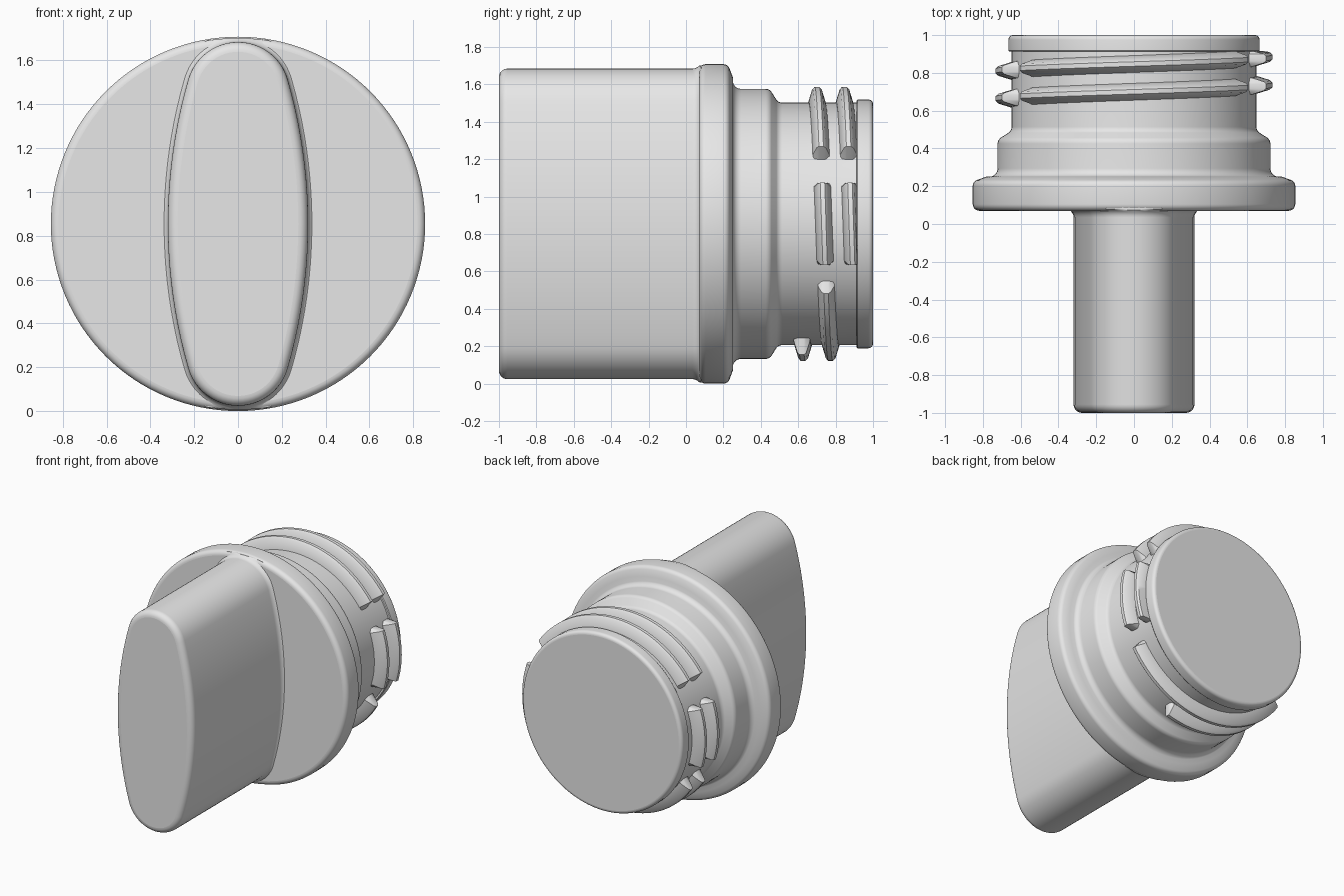
import bpy
import bmesh
from math import sin, cos, atan2, hypot, pi, radians

if "Cube" in bpy.data.objects:
    bpy.data.objects.remove(bpy.data.objects["Cube"], do_unlink=True)

AXIS_Z = 0.854  # height of the turning axis, which runs along y

grey = bpy.data.materials.new("plain_grey")
grey.use_nodes = True
grey.diffuse_color = (0.8, 0.8, 0.8, 1)
grey.node_tree.nodes["Principled BSDF"].inputs["Base Color"].default_value = (0.8, 0.8, 0.8, 1)


def loft(name, rings):
    """Bridge closed rings of points and cap both ends with flat faces."""
    bm = bmesh.new()
    loops = [[bm.verts.new(p) for p in ring] for ring in rings]
    n = len(loops[0])
    for a, b in zip(loops, loops[1:]):
        for i in range(n):
            j = (i + 1) % n
            bm.faces.new((a[i], a[j], b[j], b[i]))
    bm.faces.new(loops[0])
    bm.faces.new(loops[-1])
    bmesh.ops.recalc_face_normals(bm, faces=bm.faces)
    mesh = bpy.data.meshes.new(name)
    bm.to_mesh(mesh)
    bm.free()
    mesh.materials.append(grey)
    obj = bpy.data.objects.new(name, mesh)
    bpy.context.collection.objects.link(obj)
    bpy.ops.object.select_all(action='DESELECT')
    obj.select_set(True)
    bpy.context.view_layer.objects.active = obj
    bpy.ops.object.shade_smooth_by_angle(angle=radians(35))
    for face in mesh.polygons[-2:]:
        face.use_smooth = False
    return obj


def polar(angle, radius, y):
    return (radius * cos(angle), y, AXIS_Z + radius * sin(angle))


def lathe(name, profile, sides=128):
    return loft(name, [[polar(2 * pi * i / sides, r, y) for i in range(sides)]
                       for y, r in profile])


def rounding(y, r, size, start, end, steps=6):
    """Quarter-round profile points about a centre, from start to end degrees."""
    return [(y + size * cos(radians(a)), r + size * sin(radians(a)))
            for a in (start + (end - start) * k / steps for k in range(steps + 1))]


# Flange, stepped shoulder and neck
body = rounding(0.105, 0.819, 0.035, 180, 90)
body += rounding(0.2, 0.819, 0.035, 90, 20)
body += [(0.25, 0.785)]
body += rounding(0.295, 0.767, 0.045, 200, 270)
body += rounding(0.425, 0.682, 0.04, 90, 40)
body += rounding(0.515, 0.688, 0.04, 220, 270)
body += [(0.95, 0.648)]
lathe("flange_and_neck", body)

# Closed end of the neck
lathe("end_cap", [(0.912, 0.64), (0.912, 0.66), (0.918, 0.665)]
      + rounding(0.975, 0.64, 0.025, 90, 0))


# Grip: a long oval made of two wide side arcs and two small end arcs
SIDE_R, SIDE_C, END_R, END_C = 2.38, 2.06, 0.236, 0.594
split = atan2(END_C, SIDE_C)


def grip_ring(y, grow):
    arcs = ((-SIDE_C, 0, SIDE_R, -split, split, 20),
            (0, END_C, END_R, split, pi - split, 24),
            (SIDE_C, 0, SIDE_R, pi - split, pi + split, 20),
            (0, -END_C, END_R, pi + split, 2 * pi - split, 24))
    ring = []
    for cx, cz, radius, a0, a1, steps in arcs:
        for k in range(steps):
            a = a0 + (a1 - a0) * k / steps
            x, z = cx + (radius + grow) * cos(a), cz + (radius + grow) * sin(a)
            fit = min(1, 0.848 / hypot(x, z))
            ring.append((x * fit, y, AXIS_Z + z * fit))
    return ring


grip = [(y, r) for y, r in rounding(-0.955, -0.045, 0.045, 180, 90)]
grip += rounding(0.035, 0.045, 0.045, 270, 360)
grip += [(0.12, 0.045)]
loft("grip", [grip_ring(y, grow) for y, grow in grip])


# Screw thread: one helix broken into segments by gaps
def thread_section(degrees, height):
    y = 0.70 - 0.147 * (degrees - 450) / 360
    shape = ((-0.048, 0.62), (-0.044, 0.655), (-0.024, 0.72), (-0.012, 0.733),
             (0.012, 0.733), (0.024, 0.72), (0.044, 0.655), (0.048, 0.62))
    return [polar(radians(degrees), 0.62 + (r - 0.62) * height, min(y + dy, 0.916))
            for dy, r in shape]


def thread(name, start, end):
    steps = max(8, int((end - start) / 3))
    rings = [thread_section(start, 0.2)]
    rings += [thread_section(start + 2.5 + (end - start - 5) * k / steps, 1)
              for k in range(steps + 1)]
    rings.append(thread_section(end, 0.2))
    loft(name, rings)


for turn in range(2):
    for side, (start, end) in enumerate(((-20, 20), (32, 148), (160, 200), (212, 332))):
        last = 290 if turn and side == 3 else end
        thread(f"thread_{turn + 1}_{side + 1}", start + 360 * turn, last + 360 * turn)
